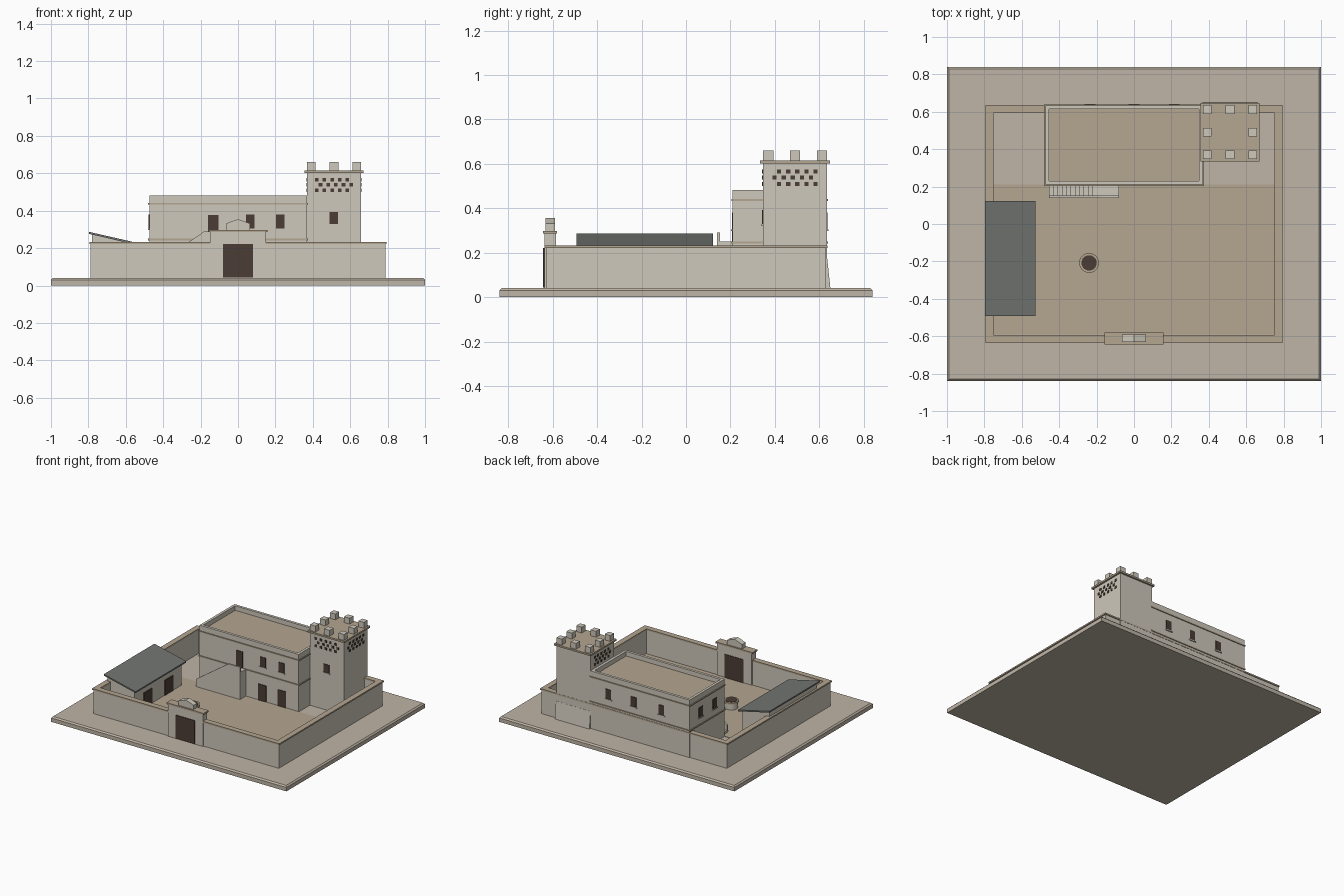
import bpy, bmesh, math

if "Cube" in bpy.data.objects:
    bpy.data.objects.remove(bpy.data.objects["Cube"])


def material(name, r, g, b):
    m = bpy.data.materials.new(name)
    m.diffuse_color = (r, g, b, 1)
    m.use_nodes = True
    m.node_tree.nodes["Principled BSDF"].inputs["Base Color"].default_value = m.diffuse_color
    return m


STONE = material("stone", 0.62, 0.58, 0.50)
EARTH = material("earth", 0.46, 0.38, 0.28)
PAVING = material("paving", 0.52, 0.46, 0.38)
DARK = material("dark_wood", 0.07, 0.045, 0.035)
SLATE = material("slate", 0.17, 0.18, 0.165)


def finish(name, bm, mat):
    bmesh.ops.recalc_face_normals(bm, faces=bm.faces)
    mesh = bpy.data.meshes.new(name)
    bm.to_mesh(mesh)
    bm.free()
    mesh.materials.append(mat)
    ob = bpy.data.objects.new(name, mesh)
    bpy.context.collection.objects.link(ob)
    return ob


def boxes(name, mat, *items):
    """Each item is (x0, x1, y0, y1, z0, z1)."""
    bm = bmesh.new()
    for x0, x1, y0, y1, z0, z1 in items:
        vs = bmesh.ops.create_cube(bm, size=1)["verts"]
        for v in vs:
            v.co = (x0 if v.co.x < 0 else x1, y0 if v.co.y < 0 else y1, z0 if v.co.z < 0 else z1)
    return finish(name, bm, mat)


def ring(name, mat, x0, x1, y0, y1, t, z0, z1):
    """Rectangular wall loop of thickness t."""
    bm = bmesh.new()
    loops = []
    for d, z in ((0, z0), (0, z1), (t, z1), (t, z0)):
        pts = ((x0 + d, y0 + d), (x1 - d, y0 + d), (x1 - d, y1 - d), (x0 + d, y1 - d))
        loops.append([bm.verts.new((x, y, z)) for x, y in pts])
    for i in range(4):
        a, b = loops[i], loops[(i + 1) % 4]
        for j in range(4):
            k = (j + 1) % 4
            bm.faces.new((a[j], a[k], b[k], b[j]))
    return finish(name, bm, mat)


def extrude(name, mat, profile, axis, a, b):
    """Extrude an (x, z) profile along y, or a (y, z) profile along x."""
    bm = bmesh.new()
    place = (lambda p, d: (p[0], d, p[1])) if axis == "y" else (lambda p, d: (d, p[0], p[1]))
    face = bm.faces.new([bm.verts.new(place(p, a)) for p in profile])
    new = bmesh.ops.extrude_face_region(bm, geom=[face])["geom"]
    shift = (0, b - a, 0) if axis == "y" else (b - a, 0, 0)
    bmesh.ops.translate(bm, vec=shift, verts=[v for v in new if isinstance(v, bmesh.types.BMVert)])
    return finish(name, bm, mat)


def panel(side, wall, c, w, z0, z1, out=0.004):
    """Thin box lying on a wall, facing x or y."""
    lo, hi = wall - out, wall + out
    return (c - w / 2, c + w / 2, lo, hi, z0, z1) if side == "y" else (lo, hi, c - w / 2, c + w / 2, z0, z1)


# Base plinth with a small sloped edge
base = boxes("base_slab", PAVING, (-1, 1, -0.84, 0.84, 0, 0.04))
bm = bmesh.new()
bm.from_mesh(base.data)
bmesh.ops.bevel(bm, geom=[e for e in bm.edges if all(v.co.z > 0.03 for v in e.verts)],
                offset=0.01, segments=1, affect="EDGES")
bm.to_mesh(base.data)
bm.free()
boxes("courtyard_floor", EARTH, (-0.755, 0.755, -0.592, 0.21, 0.03, 0.043))

# Perimeter wall and its coping
ring("perimeter_wall", STONE, -0.788, 0.788, -0.63, 0.63, 0.033, 0.03, 0.226)
ring("wall_coping", EARTH, -0.795, 0.795, -0.636, 0.636, 0.043, 0.222, 0.233)

# Gatehouse
boxes("gate_surround", STONE, (-0.148, 0.148, -0.638, -0.586, 0.04, 0.288))
boxes("gate_cornice", EARTH, (-0.157, 0.157, -0.643, -0.581, 0.286, 0.298))
boxes("gate_door", DARK, (-0.08, 0.08, -0.643, -0.582, 0.043, 0.222))
extrude("gate_pediment", STONE, [(-0.064, 0.296), (0.064, 0.296), (0.064, 0.332), (0, 0.355), (-0.064, 0.332)],
        "y", -0.632, -0.59)

# House
HX0, HX1, HY0, HY1 = -0.474, 0.368, 0.21, 0.634
boxes("house_body", STONE, (HX0, HX1, HY0, HY1, 0.03, 0.436))
boxes("house_roof", EARTH, (HX0 + 0.01, HX1 - 0.01, HY0 + 0.01, HY1 - 0.01, 0.43, 0.447))
ring("house_parapet", STONE, HX0, HX1, HY0, HY1, 0.02, 0.43, 0.482)
for name, z in (("lower_string_course", 0.242), ("upper_string_course", 0.432)):
    ring(name, EARTH, HX0 - 0.006, HX1 + 0.006, HY0 - 0.006, HY1 + 0.006, 0.02, z, z + 0.009)

# Tower with slab and merlons
TX, TY, HALF = 0.513, 0.491, 0.144
boxes("tower_body", STONE, (TX - HALF, TX + HALF, TY - HALF, TY + HALF, 0.03, 0.605))
S = HALF + 0.013
boxes("tower_top_slab", EARTH, (TX - S, TX + S, TY - S, TY + S, 0.602, 0.615))
merlons = []
for i in (-1, 0, 1):
    for j in (-1, 0, 1):
        if i or j:
            x, y = TX + i * 0.121, TY + j * 0.121
            merlons.append((x - 0.023, x + 0.023, y - 0.023, y + 0.023, 0.612, 0.66))
boxes("tower_merlons", STONE, *merlons)
extrude("tower_batter", STONE, [(0.62, 0.04), (0.65, 0.04), (0.636, 0.172), (0.62, 0.172)], "x", 0.366, 0.66)

# Pigeon holes on three tower faces
holes = []
for z, shift in ((0.566, -0.01), (0.538, 0.01), (0.51, -0.01)):
    for k in range(-2, 3):
        d = k * 0.041
        holes.append(panel("y", TY - HALF, TX + d + shift, 0.019, z - 0.009, z + 0.009))
        for s in (-1, 1):
            holes.append(panel("x", TX + s * HALF, TY + d - shift, 0.019, z - 0.009, z + 0.009))
boxes("pigeon_holes", DARK, *holes)

# Windows with sills: (facing axis, wall position, centre, z0, z1)
windows = [("y", HY0, x, 0.305, 0.38) for x in (0.066, 0.225)]
windows += [("y", HY1, x, 0.305, 0.38) for x in (-0.235, 0.0, 0.215)]
windows += [("x", HX0, y, 0.305, 0.38) for y in (0.33, 0.5)]
windows.append(("y", TY - HALF, 0.511, 0.328, 0.392))
boxes("windows", DARK, *[panel(s, w, c, 0.046, a, b) for s, w, c, a, b in windows])
boxes("window_sills", STONE, *[panel(s, w, c, 0.058, a - 0.008, a, 0.007) for s, w, c, a, b in windows])

# House doors: two at ground level, one at the stair landing
boxes("house_doors", DARK, panel("y", HY0, 0.06, 0.07, 0.043, 0.168), panel("y", HY0, 0.228, 0.07, 0.043, 0.168),
      panel("y", HY0, -0.132, 0.056, 0.25, 0.376))

# Outside stair with landing and sloping side wall
STEPS, SX0, SX1, LAND = 11, -0.455, -0.2, 0.25
profile = [(SX0, 0.035)]
for i in range(STEPS):
    z = 0.04 + (LAND - 0.04) * (i + 1) / STEPS
    profile += [(SX0 + (SX1 - SX0) * i / STEPS, z), (SX0 + (SX1 - SX0) * (i + 1) / STEPS, z)]
profile += [(-0.08, LAND), (-0.08, 0.035)]
extrude("stair_steps", STONE, profile, "y", 0.152, 0.212)
extrude("stair_side_wall", STONE, [(SX0, 0.035), (SX0, 0.10), (-0.18, 0.29), (-0.08, 0.29), (-0.08, 0.035)],
        "y", 0.139, 0.152)

# Lean-to shed
extrude("shed_body", STONE, [(-0.78, 0.04), (-0.55, 0.04), (-0.55, 0.222), (-0.78, 0.274)], "y", -0.472, 0.1)
extrude("shed_roof", SLATE, [(-0.796, 0.276), (-0.526, 0.214), (-0.526, 0.225), (-0.796, 0.287)], "y", -0.492, 0.122)
boxes("shed_doors", DARK, *[panel("x", -0.55, -0.183 + s * 0.127, 0.1, 0.043, 0.16) for s in (-1, 1)])


# Well
def disc(name, mat, r, z0, z1):
    bm = bmesh.new()
    bmesh.ops.create_cone(bm, cap_ends=True, segments=20, radius1=r, radius2=r, depth=z1 - z0)
    bmesh.ops.translate(bm, vec=(-0.24, -0.208, (z0 + z1) / 2), verts=bm.verts)
    finish(name, bm, mat)


disc("well_shaft", STONE, 0.047, 0.04, 0.09)
disc("well_rim", EARTH, 0.053, 0.088, 0.1)
disc("well_mouth", DARK, 0.041, 0.09, 0.102)
